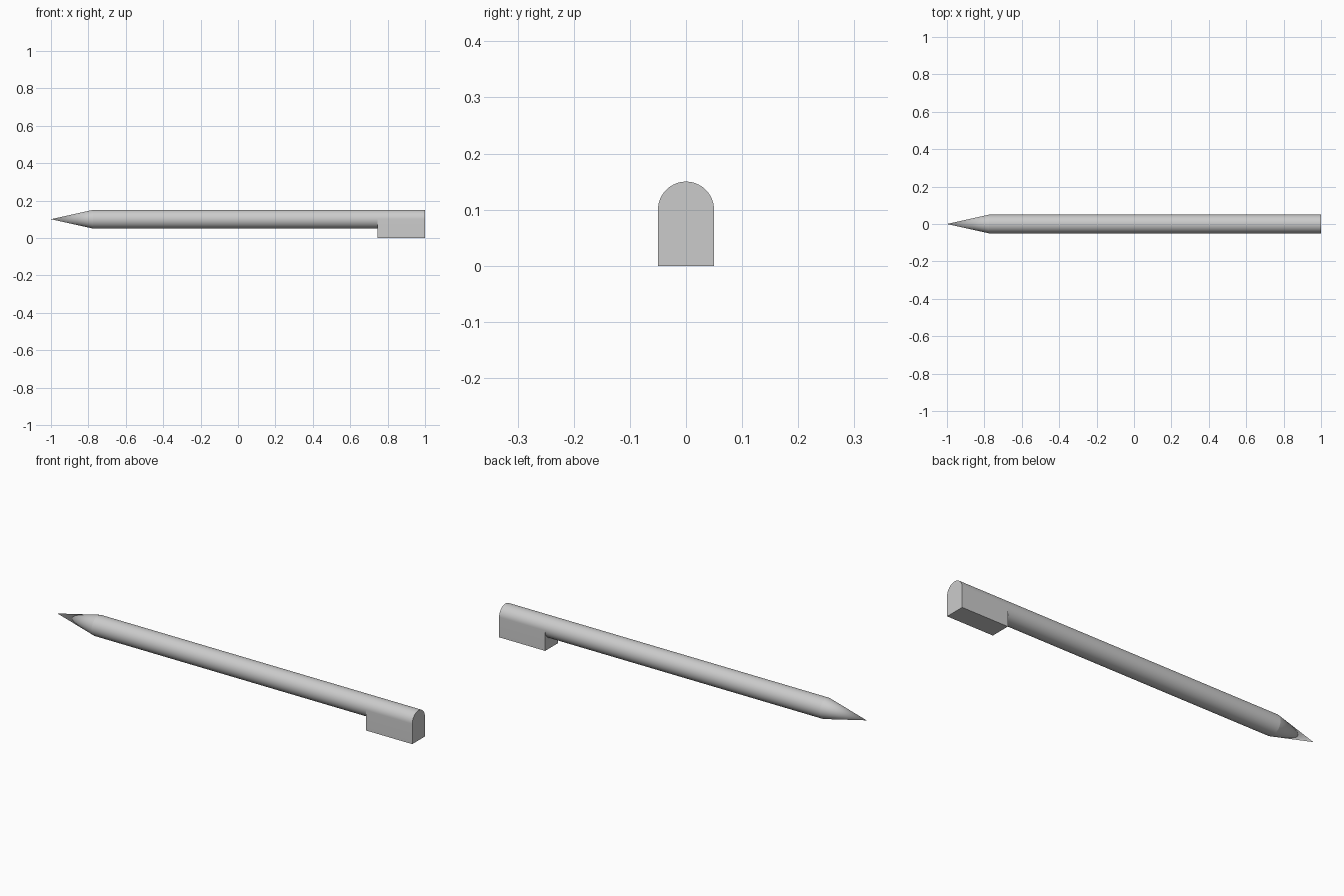
import bpy
import bmesh
import math

if "Cube" in bpy.data.objects:
    bpy.data.objects.remove(bpy.data.objects["Cube"], do_unlink=True)

R = 0.05            # shaft radius
AXIS_Z = 0.10       # height of the shaft centre line
TIP_X, SHOULDER_X, BLOCK_X, END_X = -1.0, -0.775, 0.745, 1.0
SEGMENTS = 64

grey = bpy.data.materials.new("plain grey")
grey.use_nodes = True
grey.diffuse_color = (0.6, 0.6, 0.6, 1)
grey.node_tree.nodes["Principled BSDF"].inputs["Base Color"].default_value = (0.6, 0.6, 0.6, 1)


def finish(name, bm):
    """Turn a bmesh into a smooth-shaded object with crisp edges."""
    bmesh.ops.recalc_face_normals(bm, faces=bm.faces)
    mesh = bpy.data.meshes.new(name)
    bm.to_mesh(mesh)
    bm.free()
    mesh.materials.append(grey)
    obj = bpy.data.objects.new(name, mesh)
    bpy.context.collection.objects.link(obj)
    bpy.ops.object.select_all(action="DESELECT")
    obj.select_set(True)
    bpy.context.view_layer.objects.active = obj
    bpy.ops.object.shade_smooth_by_angle(angle=math.radians(30))
    return obj


def arc(bm, x, start, end, steps, closed=False):
    """Points on a circle around the centre line, in the plane at x."""
    count = steps if closed else steps + 1
    angles = [start + (end - start) * i / steps for i in range(count)]
    return [bm.verts.new((x, R * math.cos(a), AXIS_Z + R * math.sin(a))) for a in angles]


# Pointed tip
bm = bmesh.new()
rim = arc(bm, SHOULDER_X, 0, math.tau, SEGMENTS, closed=True)
point = bm.verts.new((TIP_X, 0, AXIS_Z))
for i, v in enumerate(rim):
    bm.faces.new((point, rim[i - 1], v))
finish("pointed_tip", bm)

# Round shaft, running from the tip to the end block
bm = bmesh.new()
front = arc(bm, SHOULDER_X, 0, math.tau, SEGMENTS, closed=True)
back = arc(bm, BLOCK_X, 0, math.tau, SEGMENTS, closed=True)
for i in range(SEGMENTS):
    bm.faces.new((front[i - 1], front[i], back[i], back[i - 1]))
finish("shaft", bm)

# End block: rounded top and a square foot, extruded along the shaft
bm = bmesh.new()
outline = arc(bm, BLOCK_X, 0, math.pi, SEGMENTS // 2)
outline += [bm.verts.new((BLOCK_X, y, 0)) for y in (-R, R)]
profile = bm.faces.new(outline)
extruded = bmesh.ops.extrude_face_region(bm, geom=[profile], use_keep_orig=True)
moved = [g for g in extruded["geom"] if isinstance(g, bmesh.types.BMVert)]
bmesh.ops.translate(bm, verts=moved, vec=(END_X - BLOCK_X, 0, 0))
finish("end_block", bm)
